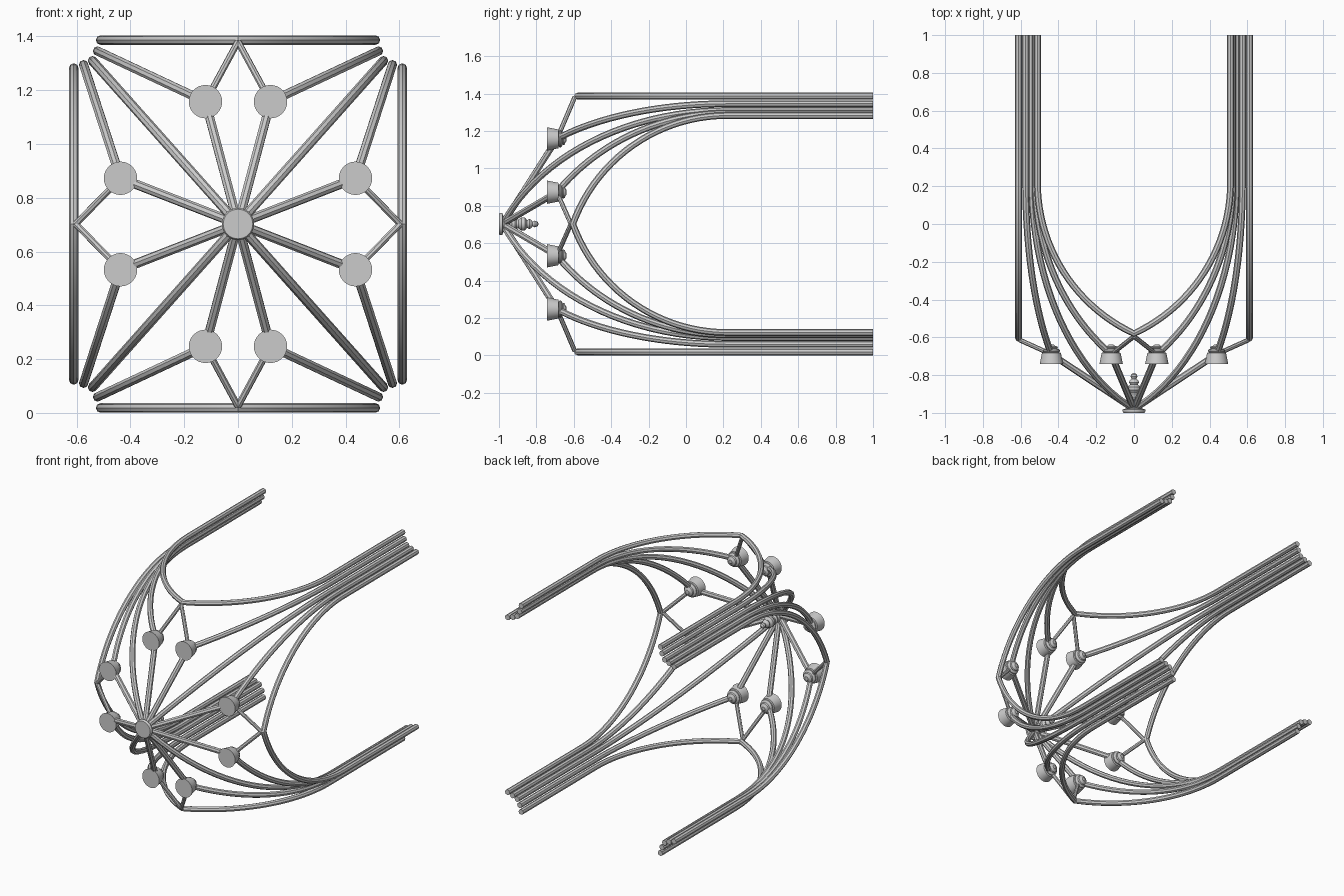
import bpy, math
from mathutils import Vector

if "Cube" in bpy.data.objects:
    bpy.data.objects.remove(bpy.data.objects["Cube"])

C = 0.7025      # height of the vault axis
SPRING = 0.22   # y where shafts turn into arches
R = 0.0178      # rib radius


def finish(obj):
    bpy.ops.object.select_all(action='DESELECT')
    obj.select_set(True)
    bpy.context.view_layer.objects.active = obj
    if obj.type == 'CURVE':
        bpy.ops.object.convert(target='MESH')
    bpy.ops.object.shade_smooth_by_angle(angle=math.radians(30))


def tube(name, paths, radius=R):
    """Octagonal rods swept along point lists (x, y, z offset from the axis)."""
    cu = bpy.data.curves.new(name, 'CURVE')
    cu.dimensions = '3D'
    cu.bevel_depth = radius
    cu.bevel_resolution = 2
    cu.use_fill_caps = True
    for path in paths:
        sp = cu.splines.new('POLY')
        sp.points.add(len(path) - 1)
        for p, (x, y, z) in zip(sp.points, path):
            p.co = (x, y, z + C, 1)
    obj = bpy.data.objects.new(name, cu)
    bpy.context.collection.objects.link(obj)
    finish(obj)


def arch(foot, top, n=22):
    """Shaft from y=1, then a circular arc from foot (x, z) up to top (x, y, z)."""
    a, b = Vector(foot), Vector((top[0], top[2]))
    h, rise = (b - a).length, SPRING - top[1]
    rad = (h * h + rise * rise) / (2 * h)
    end = math.asin(min(1, rise / rad))
    if rad < h:
        end = math.pi - end
    pts = [(a.x, 1.0, a.y)]
    for i in range(n + 1):
        t = end * i / n
        q = a.lerp(b, rad * (1 - math.cos(t)) / h)
        pts.append((q.x, SPRING - rad * math.sin(t), q.y))
    return pts


def mirrored(path):
    return [[(sx * x, y, sz * z) for x, y, z in path] for sx in (1, -1) for sz in (1, -1)]


def turned(name, profile, x, z, n=32):
    """Solid of revolution around the y direction; profile is (y, radius)."""
    verts, faces = [], []
    for y, r in profile:
        for i in range(n):
            t = 2 * math.pi * i / n
            verts.append((x + r * math.cos(t), y, z + C + r * math.sin(t)))
    for j in range(len(profile) - 1):
        for i in range(n):
            k = (i + 1) % n
            faces.append((j * n + i, (j + 1) * n + i, (j + 1) * n + k, j * n + k))
    faces.append(tuple(range(n)))
    faces.append(tuple(range(len(verts) - 1, len(verts) - n - 1, -1)))
    me = bpy.data.meshes.new(name)
    me.from_pydata(verts, [], faces)
    obj = bpy.data.objects.new(name, me)
    bpy.context.collection.objects.link(obj)
    finish(obj)


crown = (0, -0.98, 0)
side_apex, end_apex = (0.611, -0.605, 0), (0, -0.58, 0.684)
side_boss, end_boss = (0.437, -0.69, 0.17), (0.121, -0.69, 0.455)

# wall arches: two pointed halves joined into one rib
half = arch((0.611, 0.58), side_apex)
full = half + [(x, y, -z) for x, y, z in half[-2::-1]]
tube("side_wall_ribs", [full, [(-x, y, z) for x, y, z in full]])
half = arch((0.511, 0.684), end_apex)
full = half + [(-x, y, z) for x, y, z in half[-2::-1]]
tube("end_wall_ribs", [full, [(x, y, -z) for x, y, z in full]])

# main diagonals and intermediate ribs
tube("diagonal_ribs", mirrored(arch((0.541, 0.607), crown)))
tube("side_intermediate_ribs", mirrored(arch((0.574, 0.592), side_boss)))
tube("end_intermediate_ribs", mirrored(arch((0.522, 0.643), end_boss)))

# straight ribs from the crown to the bosses, and thin links to the wall arches
tube("crown_ribs", mirrored([crown, side_boss]) + mirrored([crown, end_boss]))
tube("link_ribs", mirrored([side_boss, (0.603, -0.615, 0)])
     + mirrored([end_boss, (0, -0.595, 0.678)]), 0.0125)

# bosses at the rib crossings
boss = [(-0.742, 0.062), (-0.682, 0.05), (-0.68, 0.04), (-0.675, 0.045), (-0.668, 0.045),
        (-0.662, 0.038), (-0.66, 0.03), (-0.655, 0.034), (-0.648, 0.03), (-0.644, 0.018),
        (-0.638, 0.012)]
for bx, _, bz in (side_boss, end_boss):
    for sx in (1, -1):
        for sz in (1, -1):
            turned("boss", boss, sx * bx, sz * bz)

# crown disc with hanging finial
turned("crown_boss", [(-1.0, 0.055), (-0.992, 0.06), (-0.982, 0.06), (-0.978, 0.045),
                      (-0.93, 0.026), (-0.915, 0.032), (-0.905, 0.024), (-0.895, 0.024),
                      (-0.88, 0.036), (-0.862, 0.036), (-0.85, 0.02), (-0.838, 0.027),
                      (-0.828, 0.022), (-0.82, 0.012), (-0.808, 0.018), (-0.796, 0.014),
                      (-0.788, 0.003)], 0, 0)
